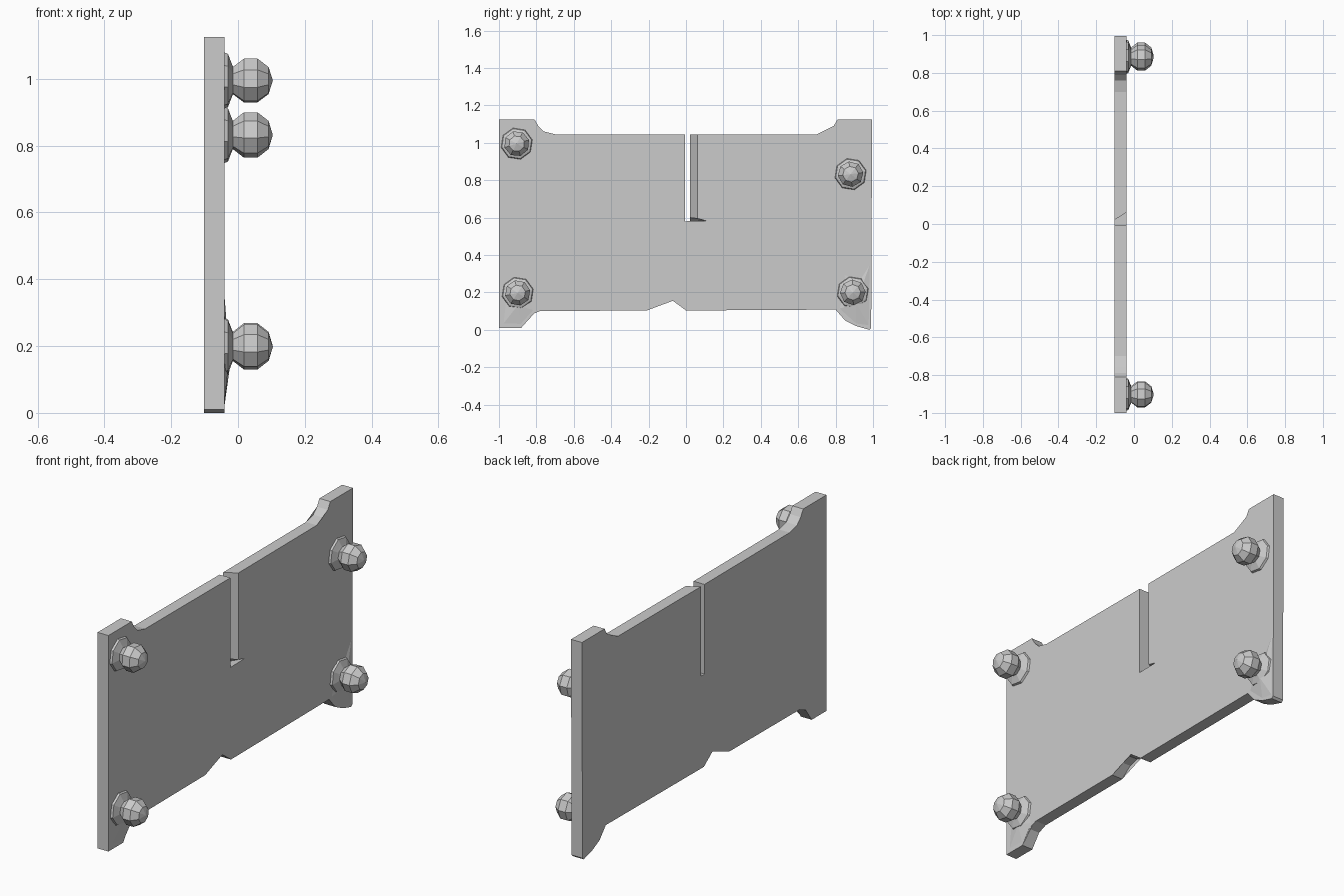
import bpy, bmesh, math
from mathutils import Matrix, Vector

if "Cube" in bpy.data.objects:
    bpy.data.objects.remove(bpy.data.objects["Cube"])

grey = bpy.data.materials.new("plain grey")
grey.diffuse_color = (0.6, 0.6, 0.6, 1)
grey.use_nodes = True
grey.node_tree.nodes["Principled BSDF"].inputs["Base Color"].default_value = grey.diffuse_color


def make(name, bm):
    bmesh.ops.recalc_face_normals(bm, faces=bm.faces)
    me = bpy.data.meshes.new(name)
    bm.to_mesh(me)
    bm.free()
    me.materials.append(grey)
    ob = bpy.data.objects.new(name, me)
    bpy.context.collection.objects.link(ob)
    return ob


def loft(name, rings):
    """Skin a stack of equal-length rings and cap both ends."""
    bm = bmesh.new()
    vs = [[bm.verts.new(p) for p in ring] for ring in rings]
    n = len(vs[0])
    for a, b in zip(vs, vs[1:]):
        for i in range(n):
            j = (i + 1) % n
            bm.faces.new((a[i], a[j], b[j], b[i]))
    caps = [bm.faces.new(vs[0]), bm.faces.new(vs[-1])]
    bmesh.ops.triangulate(bm, faces=caps)
    return make(name, bm)


# Plate outline as (y, z), with scooped top corners, feet and a bottom notch
lower = [(-1, 0.01), (-0.88, 0.01), (-0.83, 0.08), (-0.78, 0.1), (-0.21, 0.103),
         (-0.15, 0.15), (-0.10, 0.165), (-0.07, 0.155), (0, 0.103), (0.80, 0.108),
         (0.85, 0.05), (0.91, 0.02), (0.98, 0.0), (0.99, 0.01)]
upper_r = [(0.995, 1.125), (0.81, 1.125), (0.79, 1.09), (0.76, 1.06), (0.70, 1.045)]
upper_l = [(-0.70, 1.045), (-0.76, 1.06), (-0.79, 1.09), (-0.81, 1.125), (-1, 1.125)]
# The slot has one slanted wall, so it is wider on the front side
slot_back = [(0.022, 1.043), (0.022, 0.60), (0.022, 0.58), (-0.005, 0.58), (-0.005, 1.043)]
slot_front = [(0.062, 1.043), (0.062, 0.595), (0.11, 0.582), (-0.005, 0.58), (-0.005, 1.043)]
rings = [[(x, y, z) for y, z in lower + upper_r + slot + upper_l]
         for x, slot in ((-0.102, slot_back), (-0.04, slot_front))]
loft("slotted_plate", rings)


# Knobs, each on a tapered washer
def washer(name, y, z):
    def ring(x, r):
        return [(x, y + r * math.cos(t), z + r * math.sin(t))
                for t in (math.tau * (i + 0.3) / 8 for i in range(8))]
    loft(name, [ring(-0.045, 0.088), ring(-0.03, 0.082), ring(-0.02, 0.055), ring(-0.012, 0.035)])


def knob(name, y, z, turn):
    bm = bmesh.new()
    m = (Matrix.Translation((0.038, y, z)) @ Matrix.Rotation(turn, 4, 'X')
         @ Matrix.Diagonal((0.92, 1, 1, 1)) @ Matrix.Rotation(math.pi / 2, 4, 'Y'))
    bmesh.ops.create_uvsphere(bm, u_segments=8, v_segments=5, radius=0.072, matrix=m)
    make(name, bm)


for i, (side, y, z) in enumerate([("upper_left", -0.905, 0.995), ("lower_left", -0.9, 0.197),
                                  ("upper_right", 0.88, 0.832), ("lower_right", 0.892, 0.2)]):
    washer(side + "_washer", y, z)
    knob(side + "_knob", y, z, 0.3 + i * 0.7)


# Shallow pointed swellings around the feet
def swelling(name, outline, apex):
    bm = bmesh.new()
    tip = bm.verts.new(apex)
    vs = [bm.verts.new((-0.042, y, z)) for y, z in outline]
    for i in range(len(vs)):
        bm.faces.new((vs[i - 1], vs[i], tip))
    bm.faces.new(vs)
    make(name, bm)


swelling("right_foot_swelling", [(0.81, 0.11), (0.91, 0.02), (0.985, 0.01), (0.99, 0.37),
                                 (0.94, 0.29), (0.84, 0.31), (0.84, 0.2)], (-0.024, 0.91, 0.14))
swelling("left_foot_swelling", [(-0.99, 0.015), (-0.88, 0.012), (-0.8, 0.1), (-0.83, 0.2),
                                (-0.97, 0.2)], (-0.03, -0.9, 0.13))
